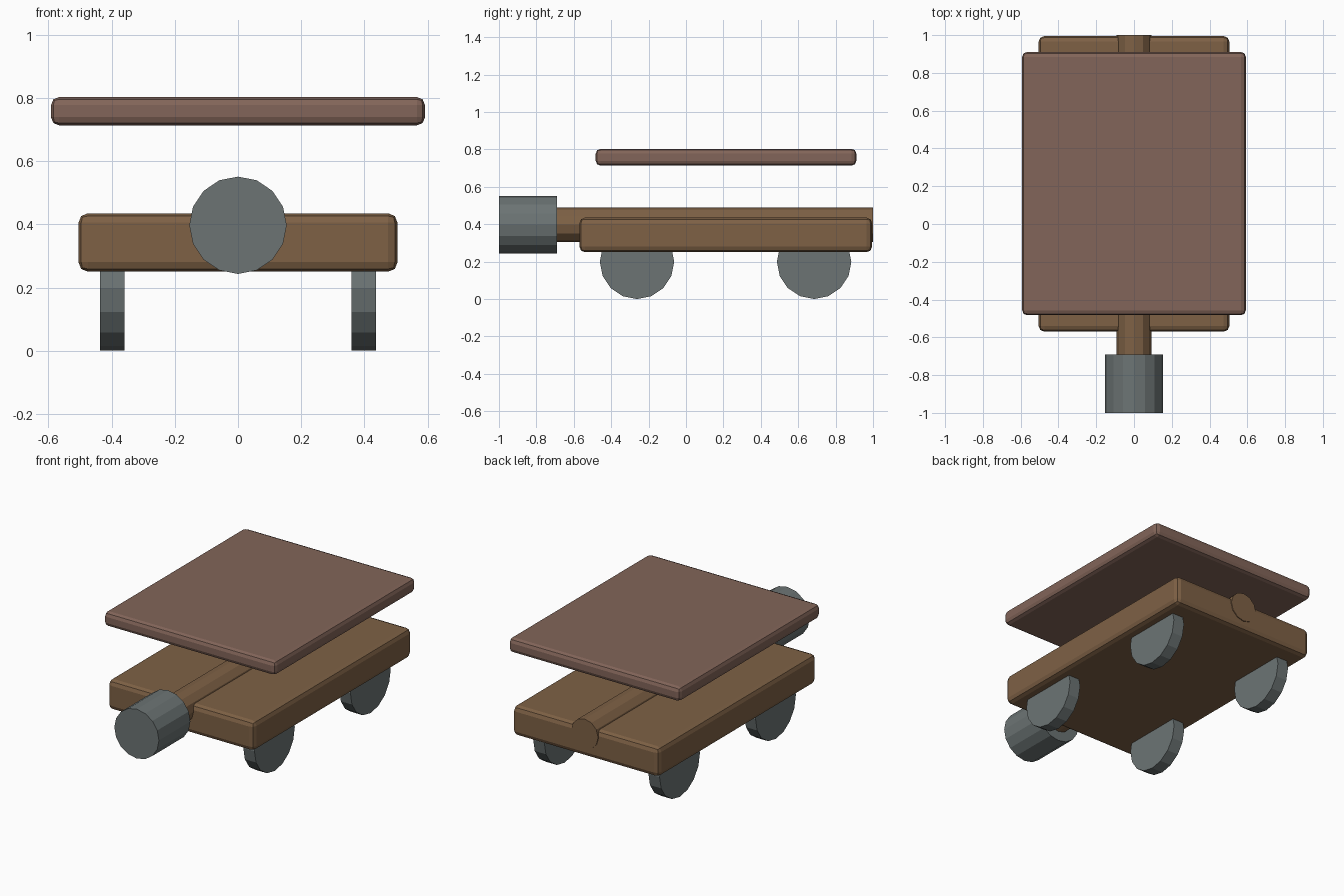
import bpy
from math import pi

if "Cube" in bpy.data.objects:
    bpy.data.objects.remove(bpy.data.objects["Cube"])


def material(name, rgb):
    m = bpy.data.materials.new(name)
    m.diffuse_color = (*rgb, 1)
    m.use_nodes = True
    m.node_tree.nodes["Principled BSDF"].inputs["Base Color"].default_value = m.diffuse_color
    return m


wood = material("wood", (0.21, 0.12, 0.06))
roof_wood = material("roof_wood", (0.225, 0.13, 0.10))
iron = material("iron", (0.15, 0.175, 0.175))


def block(name, lo, hi, bevel, mat):
    # rounded box between two corners
    bpy.ops.mesh.primitive_cube_add(size=1, location=[(a + b) / 2 for a, b in zip(lo, hi)])
    o = bpy.context.object
    o.name = name
    o.scale = [b - a for a, b in zip(lo, hi)]
    bpy.ops.object.transform_apply(location=False, rotation=False, scale=True)
    mod = o.modifiers.new("bevel", 'BEVEL')
    mod.width = bevel
    mod.segments = 2
    o.data.materials.append(mat)
    return o


def cylinder(name, sides, radius, depth, loc, rot, mat):
    bpy.ops.mesh.primitive_cylinder_add(vertices=sides, radius=radius, depth=depth,
                                        location=loc, rotation=rot)
    o = bpy.context.object
    o.name = name
    o.data.materials.append(mat)
    return o


# deck and floating roof slab
block("deck", (-0.505, -0.57, 0.25), (0.505, 0.995, 0.435), 0.03, wood)
block("roof", (-0.592, -0.483, 0.713), (0.592, 0.911, 0.803), 0.026, roof_wood)

# ram log with iron head, lying along y
along_y = (pi / 2, 0, 0)
cylinder("ram_log", 12, 0.093, 1.69, (0, 0.155, 0.397), along_y, wood)
cylinder("ram_head", 16, 0.154, 0.31, (0, -0.845, 0.397), along_y, iron)

# four wheels
for x, side in ((-0.398, "left"), (0.398, "right")):
    for y, end in ((-0.262, "front"), (0.685, "back")):
        cylinder(f"wheel_{end}_{side}", 16, 0.199, 0.077, (x, y, 0.199), (0, pi / 2, 0), iron)
